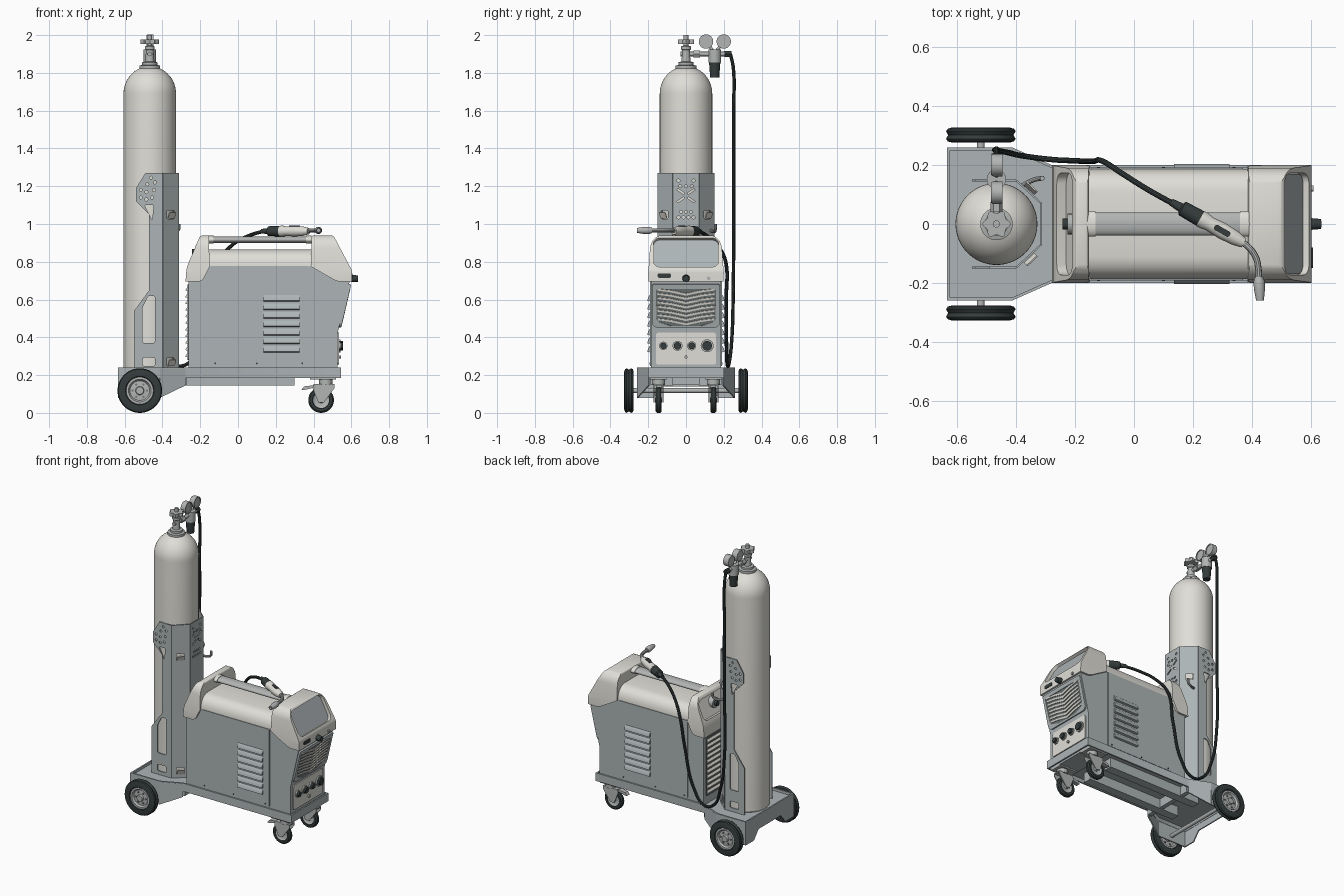
import bpy, bmesh
from math import sin, cos, pi, radians
from mathutils import Vector as V, Matrix

if "Cube" in bpy.data.objects:
    bpy.data.objects.remove(bpy.data.objects["Cube"])

X, Y, Z = V((1, 0, 0)), V((0, 1, 0)), V((0, 0, 1))

def mat(name, c):
    m = bpy.data.materials.new(name); m.diffuse_color = (*c, 1); return m
CREAM = mat("cream", (.74, .73, .68)); GREY = mat("panel_grey", (.42, .46, .47))
DARK = mat("rubber", (.035, .045, .045)); STEEL = mat("steel", (.45, .46, .46))
SHADE = mat("recess", (.16, .18, .18))

def add(name, bm, m, M=Matrix()):
    bmesh.ops.remove_doubles(bm, verts=bm.verts, dist=1e-5)
    bmesh.ops.recalc_face_normals(bm, faces=bm.faces)
    me = bpy.data.meshes.new(name); bm.to_mesh(me); bm.free()
    o = bpy.data.objects.new(name, me); o.matrix_world = M
    me.materials.append(m); bpy.context.collection.objects.link(o); return o

def from_curve(name, cu, m, M=Matrix()):
    t = bpy.data.objects.new("tmp", cu); bpy.context.collection.objects.link(t)
    me = bpy.data.meshes.new_from_object(t.evaluated_get(bpy.context.evaluated_depsgraph_get()))
    bpy.data.objects.remove(t)
    bm = bmesh.new(); bm.from_mesh(me); bpy.data.meshes.remove(me)
    return add(name, bm, m, M)

def plate(name, loops, depth, m, loc=(0, 0, 0), u=X, v=Y):
    """Flat outline with holes, thickened evenly about the plane u, v."""
    cu = bpy.data.curves.new(name, 'CURVE'); cu.dimensions = '2D'
    cu.fill_mode = 'BOTH'; cu.extrude = depth / 2
    for L in loops:
        s = cu.splines.new('POLY'); s.points.add(len(L) - 1); s.use_cyclic_u = True
        for p, q in zip(s.points, L): p.co = (q[0], q[1], 0, 1)
    u, v = u.normalized(), v.normalized(); n = u.cross(v)
    return from_curve(name, cu, m, Matrix.Translation(V(loc)) @ Matrix((u, v, n)).transposed().to_4x4())

def tube(name, pts, r, m):
    cu = bpy.data.curves.new(name, 'CURVE'); cu.dimensions = '3D'
    cu.bevel_depth = r; cu.bevel_resolution = 3; cu.use_fill_caps = True
    s = cu.splines.new('BEZIER'); s.bezier_points.add(len(pts) - 1)
    for b, p in zip(s.bezier_points, pts):
        b.co = p; b.handle_left_type = b.handle_right_type = 'AUTO'
    return from_curve(name, cu, m)

def lathe(name, prof, loc, axis, m, n=32):
    bm = bmesh.new()
    R = [[bm.verts.new((r * cos(2*pi*i/n), r * sin(2*pi*i/n), z)) for i in range(n)] for r, z in prof]
    for a, b in zip(R, R[1:]):
        for i in range(n): bm.faces.new((a[i-1], a[i], b[i], b[i-1]))
    return add(name, bm, m, Matrix.Translation(V(loc)) @ V(axis).to_track_quat('Z', 'Y').to_matrix().to_4x4())

def rod(name, a, b, r, m, r2=None, n=24):
    d = V(b) - V(a); L = d.length
    return lathe(name, [(0, 0), (r, 0), (r2 or r, L), (0, L)], a, d, m, n)

def box(name, lo, hi, m):
    return plate(name, [[(lo[0], lo[1]), (hi[0], lo[1]), (hi[0], hi[1]), (lo[0], hi[1])]],
                 hi[2] - lo[2], m, (0, 0, (lo[2] + hi[2]) / 2))

def rounded(pts, n=6):
    out = []
    for i, p in enumerate(pts):
        c = V(p[:2]); r = p[2] if len(p) > 2 else 0
        if not r: out.append(tuple(c)); continue
        a = c + (V(pts[i-1][:2]) - c).normalized() * r
        b = c + (V(pts[(i+1) % len(pts)][:2]) - c).normalized() * r
        out += [tuple(a*(1-t)**2 + c*1.6*t*(1-t) + (a+b)*.2*t*(1-t) + b*t*t) for t in (k/n for k in range(n+1))]
    return out

def rr(w, h, r=0, cx=0, cy=0):
    return rounded([(cx-w/2, cy-h/2, r), (cx+w/2, cy-h/2, r), (cx+w/2, cy+h/2, r), (cx-w/2, cy+h/2, r)])

def circ(r, cx=0, cy=0, n=12):
    return [(cx + r*cos(2*pi*i/n), cy + r*sin(2*pi*i/n)) for i in range(n)]

def boolean(a, b, op):
    md = a.modifiers.new("b", 'BOOLEAN'); md.object = b; md.operation = op
    bpy.context.view_layer.objects.active = a
    bpy.ops.object.modifier_apply(modifier="b"); bpy.data.objects.remove(b)

# cart tray: floor, rim, skirts, rails
def outline(d):
    return [(-.635+d, -.26+d), (-.415, -.26+d), (-.28, -.2+d), (.545-d, -.2+d),
            (.545-d, .2-d), (-.28, .2-d), (-.415, .26-d), (-.635+d, .26-d)]
plate("tray_rim", [outline(0), outline(.01)], .055, GREY, (0, 0, .2125))
plate("tray_floor", [outline(.005)], .012, GREY, (0, 0, .217))
plate("rear_skirt", [[(-.26, .235), (-.26, .08), (-.17, .08), (-.12, .14), (.12, .14), (.17, .08), (.26, .08), (.26, .235)]],
      .008, GREY, (-.631, 0, 0), Y, Z)
for s in (-1, 1):
    plate("side_skirt", [[(-.635, .08), (-.415, .08), (-.415, .235), (-.635, .235)]], .008, GREY, (0, s*.256, 0), X, Z)
    plate("taper_skirt", [[(0, .08), (.148, .145), (.148, .235), (0, .235)]], .008, GREY, (-.415, s*.256, 0), V((.135, -s*.06, 0)), Z)
    box("long_rail", (-.42, s*.1-.03, .145), (.3, s*.1+.03, .213), GREY)
box("cross_rail", (-.3, -.19, .15), (-.27, .19, .212), GREY)
box("caster_crossbar", (.37, -.19, .185), (.52, .19, .212), GREY)
rod("axle", (-.52, -.3, .118), (-.52, .3, .118), .013, STEEL)

# rear wheels
for s in (-1, 1):
    c = (-.52, s*.302, .118)
    lathe("rear_tyre", [(.07, -.018), (.076, -.025), (.1, -.025), (.113, -.021), (.118, -.013), (.111, 0),
          (.118, .013), (.113, .021), (.1, .025), (.076, .025), (.07, .018)], c, Y, DARK, 48)
    lathe("rear_hub", [(0, -.024), (.02, -.024), (.023, -.01), (.052, -.008), (.06, -.02), (.072, -.02),
          (.072, .02), (.06, .02), (.052, .008), (.023, .01), (.02, .024), (0, .024)], c, Y, STEEL)
    for k in range(6):
        p = V(c) + V((.038*cos(k*pi/3), 0, .038*sin(k*pi/3)))
        rod("hub_bolt", p - Y*.014, p + Y*.014, .006, SHADE, n=8)
    # casters
    y = s*.145
    lathe("caster_tyre", [(.042, -.012), (.046, -.016), (.06, -.016), (.068, -.008), (.068, .008), (.06, .016),
          (.046, .016), (.042, .012)], (.44, y, .068), Y, DARK)
    lathe("caster_hub", [(0, -.018), (.014, -.018), (.016, -.006), (.034, -.006), (.044, -.012), (.044, .012),
          (.034, .006), (.016, .006), (.014, .018), (0, .018)], (.44, y, .068), Y, STEEL)
    box("caster_plate", (.38, y-.045, .176), (.52, y+.045, .186), STEEL)
    rod("caster_swivel", (.465, y, .148), (.465, y, .178), .035, STEEL)
    for t in (-1, 1):
        plate("caster_fork", [[(.425, .055), (.455, .055), (.51, .13), (.51, .152), (.4, .152), (.395, .13)]], .005,
              STEEL, (0, y+t*.024, 0), X, Z)
    box("caster_fork_top", (.4, y-.026, .145), (.51, y+.026, .152), STEEL)
    plate("brake_pedal", [[(.41, .148), (.35, .14), (.335, .122), (.345, .12), (.41, .135)]], .03, STEEL, (0, y, 0), X, Z)

# gas cylinder with valve
cx = -.467
dome = [(.139*cos(t), 1.69 + .145*sin(t)) for t in (radians(7*i) for i in range(11))]
lathe("gas_cylinder", [(0, .222), (.13, .222), (.139, .235)] + dome + [(.045, 1.835), (0, 1.835)], (cx, 0, 0), Z, CREAM, 64)
lathe("neck_collar", [(0, 1.815), (.055, 1.815), (.055, 1.838), (.04, 1.842), (.04, 1.856), (.024, 1.86), (.02, 1.92),
      (.026, 1.925), (.026, 1.94), (.012, 1.945), (.012, 2.0), (0, 2.0)], (cx, 0, 0), Z, STEEL)
plate("valve_handwheel", [[((.042+.006*cos(6*a))*cos(a), (.042+.006*cos(6*a))*sin(a)) for a in (2*pi*i/48 for i in range(48))]],
      .024, STEEL, (cx, 0, 1.965))

# pressure regulator
rod("regulator_inlet", (cx, -.03, 1.9), (cx, .23, 1.9), .012, STEEL)
rod("inlet_nut", (cx, .04, 1.9), (cx, .075, 1.9), .021, STEEL, n=6)
rod("regulator_body", (cx, .152, 1.855), (cx, .152, 1.925), .033, STEEL)
rod("regulator_knob", (cx, .152, 1.775), (cx, .152, 1.857), .024, DARK, .03, 16)
rod("outlet_nut", (cx, .205, 1.9), (cx, .24, 1.9), .017, DARK, n=6)
for y in (.106, .2):
    rod("gauge_stem", (cx, .152, 1.905), (cx, y, 1.965), .008, STEEL)
    lathe("gauge", [(0, -.018), (.034, -.018), (.038, -.012), (.038, .02), (.032, .02), (.032, .015), (0, .015)],
          (cx, y, 1.966), X, STEEL)

# cylinder bracket: side plates, angled plates, centre plate
holes = [circ(.008, x, z) for x, z in ((-.515, 1.14), (-.485, 1.13), (-.455, 1.14), (-.515, 1.18), (-.485, 1.17),
                                       (-.445, 1.18), (-.48, 1.21), (-.44, 1.22), (-.46, 1.245))]
for s in (-1, 1):
    plate("bracket_side", [[(-.4, .222), (-.4, 1.27), (-.49, 1.27), (-.54, 1.19), (-.54, 1.12), (-.47, 1.05), (-.47, .65),
          (-.55, .54), (-.55, .222)], rounded([(-.505, .37, .01), (-.44, .37, .01), (-.44, .62, .01), (-.475, .62, .01), (-.505, .56, .01)]),
          rr(.065, .045, .01, -.472, .27), rounded([(-.455, 1.02, .008), (-.445, 1.1, .008), (-.495, 1.1, .008)])] + holes,
          .006, GREY, (0, s*.148, 0), X, Z)
    u = V((.085, -s*.078, 0)).normalized(); n = u.cross(Z) * -s; o = V((-.4, s*.148, 0))
    plate("bracket_angled", [[(0, .222), (.115, .222), (.115, 1.27), (0, 1.27)]] + [rr(.05, .045, .006, .055, z) for z in (.27, 1.05)],
          .006, GREY, o, u, Z)
    for z in (.27, 1.05):
        plate("strap_tab", [rr(.048, .034, .006)], .005, CREAM, o + u*.055 + n*.014 + Z*(z-.004), u, Z + n*.4)
slots = []
for sy in (-1, 1):
    for sz in (-1, 1):
        c = V((sy*.028, 1.15 + sz*.022)); d = V((sy*.018, sz*.012)); p = V((-d.y, d.x)).normalized()*.005
        slots.append([tuple(q) for q in (c-d-p, c+d-p, c+d+p, c-d+p)])
dots = [circ(.008, y, z) for z, ys in ((1.035, (-.04, -.013, .013, .04)), (1.065, (-.027, 0, .027)), (1.2, (-.03, 0, .03)), (1.23, (-.04, .04)))
        for y in ys]
plate("bracket_centre", [[(-.07, .222), (.07, .222), (.07, 1.27), (-.07, 1.27)]] + slots + dots, .006, GREY, (-.315, 0, 0), Y, Z)
tube("torch_hook", [(-.38, .13, .965), (-.34, .15, .96), (-.315, .155, .97), (-.312, .155, 1.0)], .008, STEEL)

# welder body and top shell
plate("welder_body", [[(-.262, .225), (.527, .225), (.527, .42), (.592, .7), (.592, .74), (.4, .785), (-.2, .785), (-.262, .7)]],
      .37, GREY, (0, 0, 0), X, Z)
plate("top_shell", [rounded([(-.187, .775), (.187, .775), (.18, .865, .07), (-.18, .865, .07)])], .57, CREAM, (.115, 0, 0), Y, Z)
for s in (-1, 1):
    plate("side_panel", [rr(.515, .53, .004, .113, .513)], .008, GREY, (0, s*.187, 0), X, Z)
    for k in range(7):
        plate("side_louvre", [[(0, 0), (s*.014, .004), (s*.011, .022), (0, .036)]], .19, GREY, (.23, s*.19, .32 + k*.045), Y, Z)
    for x in (-.12, .1, .34):
        rod("panel_screw", (x, s*.188, .262), (x, s*.194, .262), .005, DARK, n=10)

# moulded end covers with recessed sloping faces
def cover(name, prof, c, v, w, h, d):
    o = plate(name, [prof], .5, CREAM, (0, 0, 0), X, Z)
    boolean(o, plate("cut", [rounded([(-.192, .55), (.192, .55), (.2, .74), (.185, .945, .07), (-.185, .945, .07), (-.2, .74)])],
                     2, CREAM, (0, 0, 0), Y, Z), 'INTERSECT')
    boolean(o, plate("cut", [rr(w, h, .035)], d*2, CREAM, c, Y, v), 'DIFFERENCE')
    return o
cover("front_cover", rounded([(.39, .94, .01), (.505, .94, .015), (.603, .755, .01), (.603, .695), (.525, .695, .02), (.385, .775)]),
      (.554, 0, .85), V((-.098, 0, .185)), .345, .175, .025)
plate("display_panel", [rr(.34, .17, .035)], .006, GREY, (.532, 0, .84), Y, V((-.098, 0, .185)))
cover("rear_cover", rounded([(-.155, .94, .01), (-.2, .94, .015), (-.272, .77, .02), (-.278, .695), (-.19, .695, .02), (-.15, .775)]),
      (-.236, 0, .855), V((.072, 0, .17)), .345, .135, .035)
rod("gas_connector", (-.17, 0, .85), (-.225, 0, .85), .035, STEEL)
rod("gas_connector_tip", (-.22, 0, .85), (-.243, 0, .85), .018, DARK)

# carrying handle
bar = plate("carry_handle", [[(.039*cos(a), .917 + .018*sin(a)) for a in (2*pi*i/32 for i in range(32))]], .58, STEEL, (.12, 0, 0), Y, Z)
for x in (-.145, .375):
    plate("handle_collar", [[(.043*cos(a), .917 + .021*sin(a)) for a in (2*pi*i/32 for i in range(32))]], .03, CREAM, (x, 0, 0), Y, Z)

# front grille on the sloping face
v = V((.065, 0, .28)).normalized(); n = Y.cross(v); c = V((.56, 0, .56))
plate("grille_back", [rounded([(-.155, -.085, .02), (-.08, -.105), (.08, -.105), (.155, -.085, .02), (.16, .11, .01), (-.16, .11, .01)])],
      .006, SHADE, c + n*.003, Y, v)
plate("grille_frame", [rounded([(-.18, -.11, .03), (.18, -.11, .03), (.18, .125, .01), (-.18, .125, .01)]),
      rounded([(-.155, -.075, .02), (-.08, -.1), (.08, -.1), (.155, -.075, .02), (.16, .1, .01), (-.16, .1, .01)])], .014, GREY, c + n*.004, Y, v)
for k in range(8):
    z = -.09 + k*.023
    plate("grille_slat", [[(-.152, z+.022), (-.08, z+.012), (0, z-.006), (.08, z+.012), (.152, z+.022), (.152, z+.031),
          (.08, z+.023), (0, z+.006), (-.08, z+.023), (-.152, z+.031)]], .012, CREAM, c + n*.006, Y, v)

# control knobs and sockets
rod("control_knob", (.6, 0, .712), (.635, 0, .71), .02, DARK, .017)
plate("small_display", [rr(.07, .024, .008)], .01, DARK, (.602, -.115, .727), Y, Z)
rod("cover_button", (.6, .12, .712), (.61, .12, .712), .01, STEEL)
plate("socket_panel", [rounded([(-.16, .255, .015), (.16, .255, .015), (.16, .425, .015), (-.16, .425, .015)])], .01, CREAM, (.529, 0, 0), Y, Z)
for y, r in ((-.12, .022), (-.045, .026), (.03, .024), (.112, .034)):
    rod("socket_ring", (.53, y, .355), (.543, y, .355), r, STEEL)
    rod("socket", (.54, y, .355), (.556, y, .355), r*.75, DARK)
rod("earth_bolt", (.53, 0, .295), (.545, 0, .295), .009, STEEL, n=6)

# rear louvres
plate("rear_vent", [rr(.32, .4, .01)], .006, SHADE, (-.264, 0, .48), Y, Z)
for k in range(11):
    plate("rear_louvre", [[(0, 0), (-.012, .002), (-.012, .008), (0, .024)]], .31, CREAM, (-.265, 0, .295 + k*.035), X, Z)

# hose loop and torch
tube("hose", [(cx, .235, 1.9), (cx, .25, 1.83), (cx, .252, 1.6), (cx, .252, 1.1), (cx, .25, .65), (-.43, .243, .4), (-.37, .23, .275),
     (-.29, .22, .25), (-.21, .215, .34), (-.14, .213, .6), (-.1, .21, .8), (-.035, .168, .885), (.05, .115, .935), (.14, .065, .964)],
     .0095, DARK)
a, d = V((.125, .075, .962)), V((.87, -.49, 0)).normalized()
lathe("torch_sleeve", [(0, 0), (.012, 0), (.016, .04), (.026, .045), (.028, .12), (0, .12)], a, d, DARK)
lathe("torch_handle", [(0, .115), (.029, .115), (.029, .13), (.025, .15), (.028, .2), (.025, .25), (.017, .285), (0, .285)], a, d, CREAM)
plate("torch_trigger", [rr(.06, .02, .008)], .02, DARK, a + d*.2 + Z*.02, d, V((.49, .87, 0)))
tube("torch_neck", [a + d*.27, (.385, -.075, .966), (.412, -.11, .966), (.422, -.15, .966), (.424, -.19, .966)], .011, STEEL)
lathe("torch_nozzle", [(0, 0), (.014, 0), (.019, .015), (.019, .04), (.013, .08), (.009, .08), (.009, .06), (0, .06)],
      (.424, -.18, .966), (.05, -1, 0), STEEL)

# smooth shading with sharp creases
for o in bpy.context.scene.objects: o.select_set(True)
bpy.context.view_layer.objects.active = bar
bpy.ops.object.shade_smooth_by_angle(angle=radians(32))

for m in bpy.data.materials:
    if m.users and not m.is_grease_pencil:
        m.use_nodes = True
        m.node_tree.nodes["Principled BSDF"].inputs["Base Color"].default_value = m.diffuse_color
